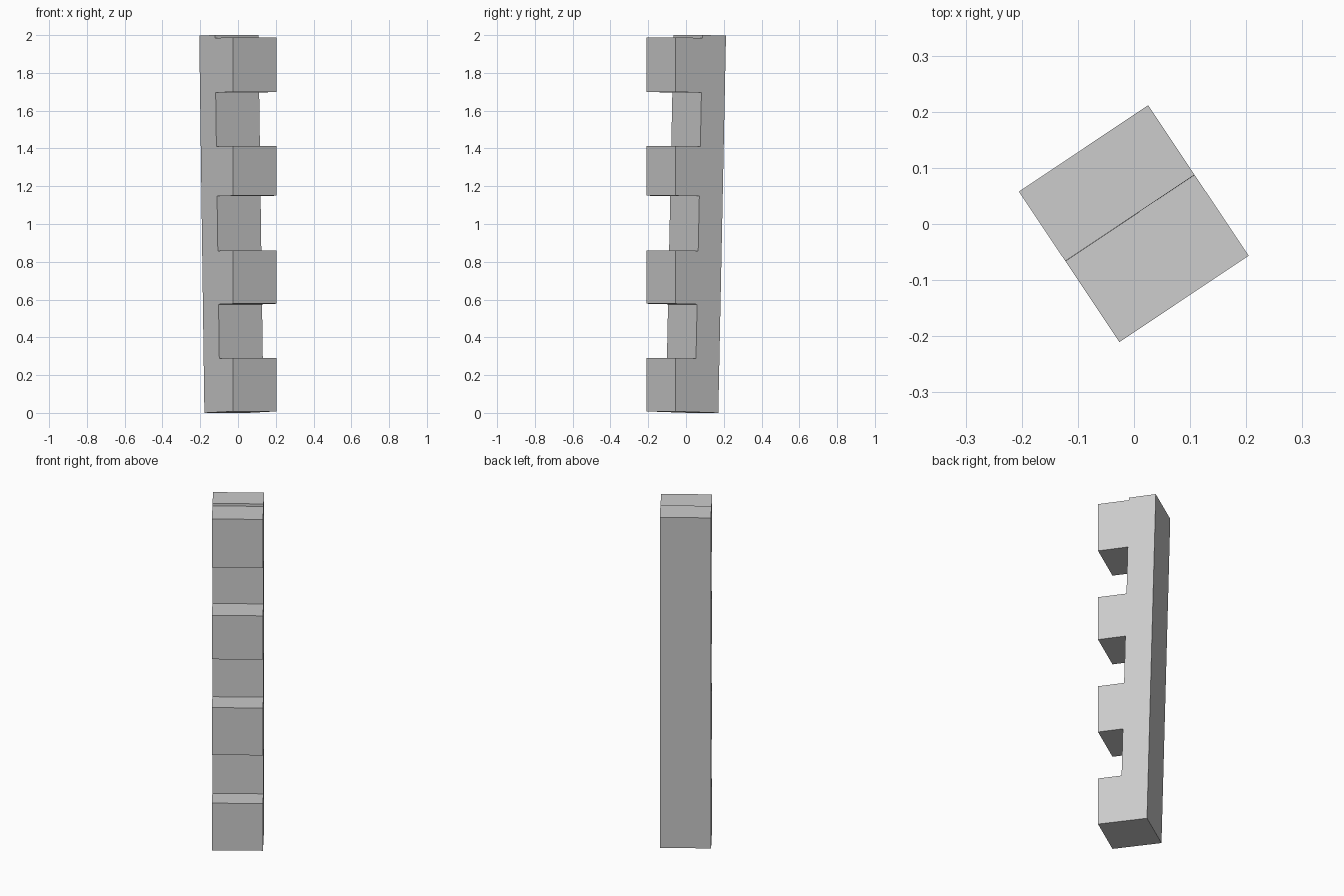
import bpy, bmesh, math
from mathutils import Matrix

if "Cube" in bpy.data.objects:
    bpy.data.objects.remove(bpy.data.objects["Cube"])

HALF_W = 0.1385      # half width of the bar
FRONT = 0.1605       # depth of the upright tooth fronts
TILT = 0.003         # slight rise of the tooth ledges towards the front
TEETH = [(0.008, 0.290), (0.578, 0.861), (1.150, 1.412), (1.699, 1.988)]


def spine(z):
    """Depth of the leaning spine's front face at height z."""
    return 0.036 - 0.0245 * z


# Side profile (depth, height): leaning back, then the teeth from bottom to top
profile = [(-0.162, 1.998), (-0.113, 0.0)]
for i, (lo, hi) in enumerate(TEETH):
    if i:
        profile.append((spine(lo), lo - TILT))
    profile += [(FRONT, lo), (FRONT, hi), (spine(hi), hi - TILT)]
profile.append((spine(2.0), 2.0))

# Sweep the profile across the width
bm = bmesh.new()
face = bm.faces.new([bm.verts.new((-HALF_W, -d, z)) for d, z in profile])
side = bmesh.ops.extrude_face_region(bm, geom=[face])
bmesh.ops.translate(bm, vec=(2 * HALF_W, 0, 0),
                    verts=[g for g in side["geom"] if isinstance(g, bmesh.types.BMVert)])
bmesh.ops.recalc_face_normals(bm, faces=bm.faces)

# Turn the bar about the vertical axis
bm.transform(Matrix.Rotation(math.radians(33.75), 4, 'Z'))

mesh = bpy.data.meshes.new("toothed_bar")
bm.to_mesh(mesh)
bm.free()
bpy.context.collection.objects.link(bpy.data.objects.new("toothed_bar", mesh))
